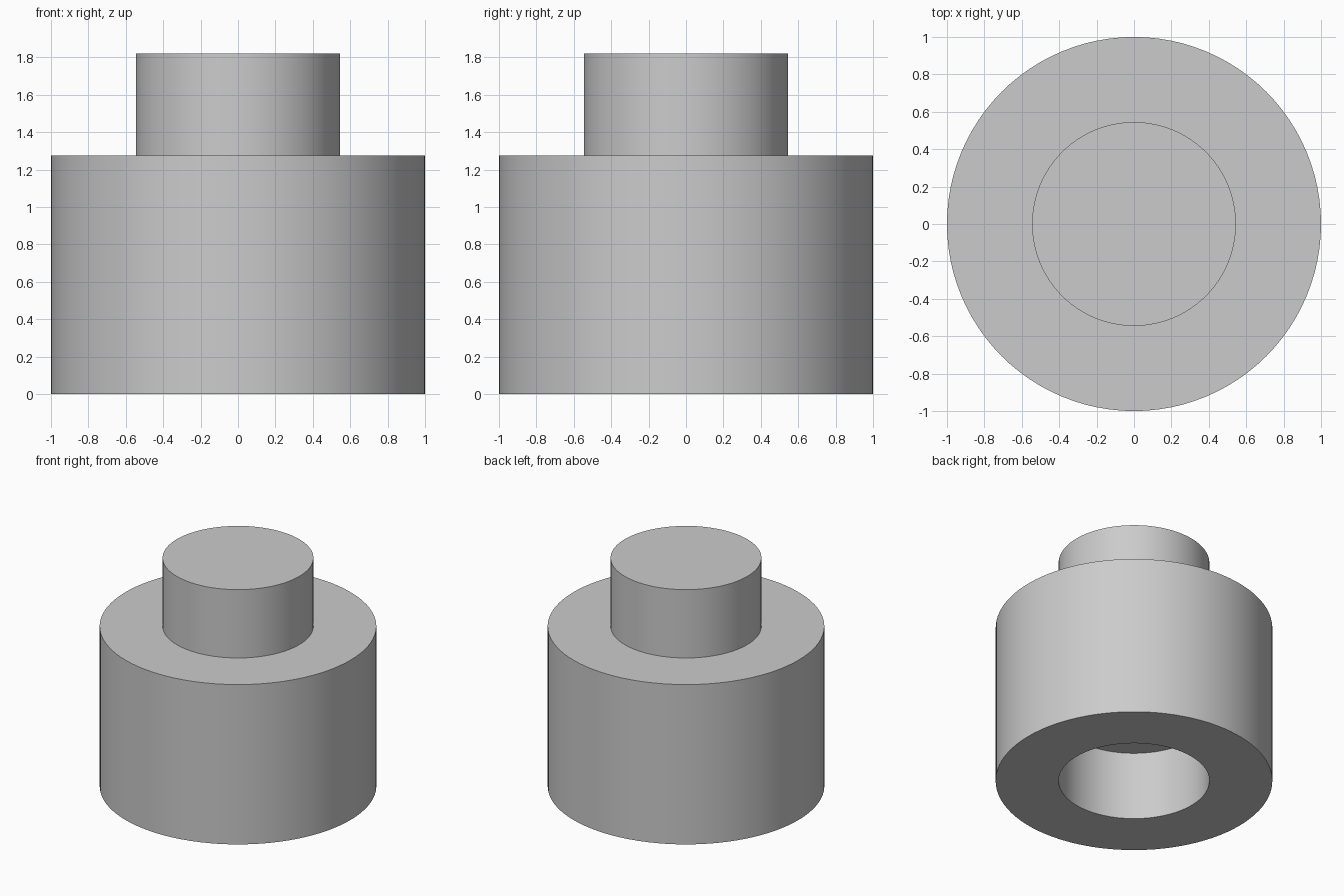
import bpy
import bmesh
from math import cos, sin, tau

cube = bpy.data.objects.get("Cube")
if cube:
    bpy.data.objects.remove(cube, do_unlink=True)

SEGMENTS = 96
BODY_RADIUS, BODY_HEIGHT = 1.0, 1.275
PEG_RADIUS, PEG_HEIGHT = 0.545, 0.545

# Plain grey material
grey = bpy.data.materials.new("light grey")
grey.use_nodes = True
colour = (0.6, 0.6, 0.6, 1)
grey.diffuse_color = colour
grey.node_tree.nodes["Principled BSDF"].inputs["Base Color"].default_value = colour


def lathe(name, profile):
    """Turn a (radius, height) profile into a closed solid with flat end caps."""
    bm = bmesh.new()
    rings = []
    for radius, z in profile:
        rings.append([bm.verts.new((radius * cos(tau * i / SEGMENTS),
                                    radius * sin(tau * i / SEGMENTS), z))
                      for i in range(SEGMENTS)])
    for low, high in zip(rings, rings[1:]):
        for i in range(SEGMENTS):
            j = (i + 1) % SEGMENTS
            bm.faces.new((low[i], low[j], high[j], high[i]))
    bm.faces.new(rings[0])
    bm.faces.new(rings[-1])
    bmesh.ops.recalc_face_normals(bm, faces=bm.faces[:])
    mesh = bpy.data.meshes.new(name)
    bm.to_mesh(mesh)
    bm.free()
    mesh.materials.append(grey)
    obj = bpy.data.objects.new(name, mesh)
    bpy.context.collection.objects.link(obj)
    bpy.ops.object.select_all(action='DESELECT')
    obj.select_set(True)
    bpy.context.view_layer.objects.active = obj
    bpy.ops.object.shade_smooth_by_angle()
    return obj


# Round block: socket ceiling, socket wall, body wall, shoulder, peg
lathe("socketed_peg_block", [
    (PEG_RADIUS, PEG_HEIGHT),
    (PEG_RADIUS, 0),
    (BODY_RADIUS, 0),
    (BODY_RADIUS, BODY_HEIGHT),
    (PEG_RADIUS, BODY_HEIGHT),
    (PEG_RADIUS, BODY_HEIGHT + PEG_HEIGHT),
])
